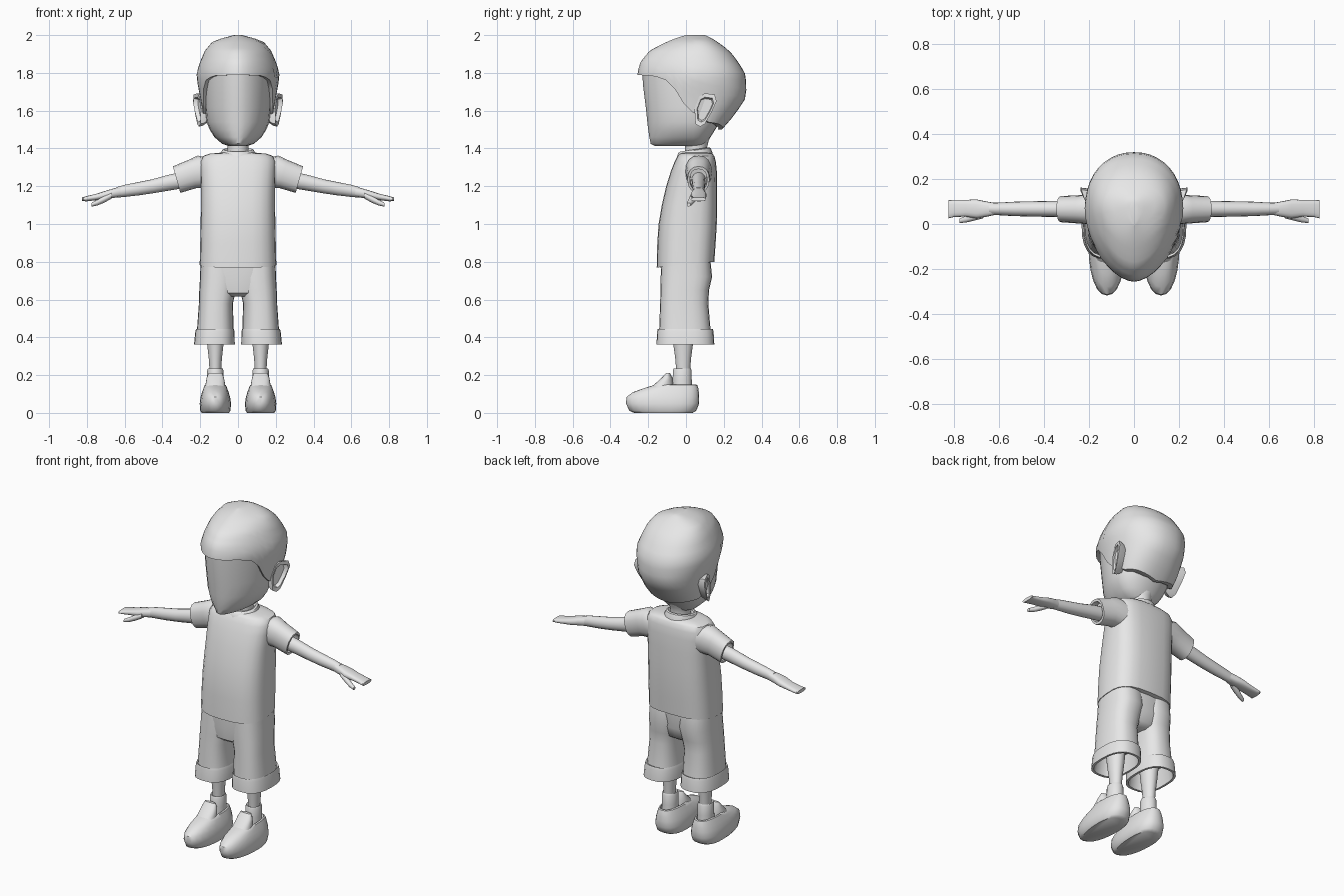
import bpy
import bmesh
from math import sin, cos, pi, radians
from mathutils import Vector

cube = bpy.data.objects.get("Cube")
if cube:
    bpy.data.objects.remove(cube, do_unlink=True)

GREY = (0.8, 0.8, 0.8, 1.0)
material = bpy.data.materials.new("plain grey")
material.use_nodes = True
material.diffuse_color = GREY
material.node_tree.nodes["Principled BSDF"].inputs["Base Color"].default_value = GREY

SIDES = (("left", 1), ("right", -1))


def power(value, exponent):
    """Signed power, used for squarish or pointed ovals."""
    return (abs(value) ** exponent) * (1 if value > 0 else -1)


def oval(z, width, front, back, cx=0, middle=None, pf=2, pb=2, tilt=0, count=24):
    """Level ring: half width, front and back depth, roundness of each half."""
    middle = (front + back) / 2 if middle is None else middle
    ring = []
    for i in range(count):
        angle = 2 * pi * i / count
        c, s = cos(angle), sin(angle)
        p, reach = (pf, middle - front) if c > 0 else (pb, back - middle)
        y = middle - reach * power(c, 2 / p)
        ring.append(Vector((cx + width * power(s, 2 / p), y, z + tilt * y)))
    return ring


def cross(x, y, z, ry, rz, p=2, lean=0, count=16):
    """Upright ring across a limb that runs sideways."""
    ring = []
    for i in range(count):
        angle = 2 * pi * i / count
        up = rz * power(sin(angle), 2 / p)
        ring.append(Vector((x + lean * up, y + ry * power(cos(angle), 2 / p), z + up)))
    return ring


def loft(name, rings, side=1, sharp=40):
    """Skin a closed surface over a list of rings."""
    bm = bmesh.new()
    rows = [[bm.verts.new((v.x * side, v.y, v.z)) for v in ring] for ring in rings]
    for low, high in zip(rows, rows[1:]):
        for i in range(len(low)):
            j = (i + 1) % len(low)
            bm.faces.new((low[i], low[j], high[j], high[i]))
    bm.faces.new(rows[0])
    bm.faces.new(rows[-1])
    bmesh.ops.remove_doubles(bm, verts=bm.verts, dist=0.0005)
    bmesh.ops.recalc_face_normals(bm, faces=bm.faces)
    mesh = bpy.data.meshes.new(name)
    bm.to_mesh(mesh)
    bm.free()
    mesh.materials.append(material)
    obj = bpy.data.objects.new(name, mesh)
    bpy.context.collection.objects.link(obj)
    bpy.ops.object.select_all(action="DESELECT")
    obj.select_set(True)
    bpy.context.view_layer.objects.active = obj
    bpy.ops.object.shade_smooth_by_angle(angle=radians(sharp))
    return obj


def sample(table, key):
    """Straight-line lookup in a table sorted by its first column."""
    if key <= table[0][0]:
        return table[0][1:]
    for a, b in zip(table, table[1:]):
        if key <= b[0]:
            t = (key - a[0]) / (b[0] - a[0])
            return [u + (v - u) * t for u, v in zip(a[1:], b[1:])]
    return table[-1][1:]


# Face and skull
face = [(1.413, .05, -.165, .09), (1.425, .085, -.187, .1), (1.46, .125, -.194, .13),
        (1.5, .15, -.2, .155), (1.54, .166, -.205, .18), (1.62, .174, -.213, .22),
        (1.74, .18, -.228, .25), (1.82, .18, -.232, .25)]
loft("head", [oval(z, w, f, b, middle=.04, pf=1.85, pb=2.1) for z, w, f, b in face])

# Hair cap with a hairline that drops from the brow to the nape
hair_shape = [(1.5, .165, -.2, .19), (1.58, .187, -.23, .26), (1.67, .2, -.24, .318),
              (1.74, .214, -.25, .32), (1.8, .22, -.258, .312), (1.86, .2, -.24, .275),
              (1.92, .174, -.19, .228), (1.965, .135, -.1, .165),
              (1.985, .08, -.05, .135), (2, .02, 0, .1)]
hairline = [(0, 1.79), (.7, 1.785), (.96, 1.76), (1.2, 1.68), (1.3, 1.6),
            (1.5, 1.585), (1.8, 1.54), (2.3, 1.53), (pi, 1.5)]


def hair_ring(v, count=40, shrink=1):
    ring = []
    for i in range(count):
        turn = 2 * pi * i / count
        low = sample(hairline, min(turn, 2 * pi - turn))[0]
        z = 2 - (2 - low) * v ** 1.6
        w, f, b = sample(hair_shape, z)
        point = oval(z, w, f, b, middle=.07, pf=1.75, pb=2.2, count=count)[i]
        ring.append(Vector((point.x * shrink, .05 + (point.y - .05) * shrink, z)))
    return ring


loft("hair", [hair_ring(k / 14) for k in range(15)] + [hair_ring(1, shrink=.85)], sharp=50)

# Neck and collar
loft("neck", [oval(1.34, .06, -.01, .12), oval(1.4, .055, -.005, .11),
              oval(1.44, .06, -.01, .12), oval(1.5, .08, -.02, .15)])
loft("collar", [oval(z, w, .045 - w, .045 + w, tilt=.15) for z, w in
                ((1.33, .1), (1.36, .094), (1.383, .085), (1.388, .075), (1.37, .062))])

# Shirt body
shirt = [(.785, .203, -.155, .15), (.9, .2, -.152, .157), (1, .198, -.145, .163),
         (1.1, .196, -.128, .165), (1.2, .196, -.105, .165), (1.28, .2, -.08, .163),
         (1.33, .2, -.06, .158), (1.36, .185, -.045, .15), (1.372, .15, -.035, .14),
         (1.38, .07, -.01, .11)]
loft("shirt", [oval(z, w, f, b, pf=2.8, pb=3, tilt=.1 if z < .8 else 0)
               for z, w, f, b in shirt])

# Seat of the shorts
loft("shorts_seat", [oval(z, w, f, b, pf=3, pb=2.6) for z, w, f, b in
                     ((.615, .06, -.1, .07), (.635, .13, -.125, .1),
                      (.7, .185, -.133, .12), (.8, .19, -.134, .125))])

for label, side in SIDES:
    # Ear with a hollow inside the rim
    outline = [(.05, 1.53), (.045, 1.61), (.07, 1.675), (.1, 1.692),
               (.152, 1.685), (.162, 1.65), (.135, 1.59), (.1, 1.53), (.075, 1.515)]

    def ear_ring(scale, base, flare):
        return [Vector((base + flare * (y - .04), .1 + (y - .1) * scale,
                        1.61 + (z - 1.61) * scale)) for y, z in outline]

    loft(label + "_ear", [ear_ring(.75, .155, .1), ear_ring(.95, .178, .3),
                          ear_ring(1, .195, .35), ear_ring(.75, .195, .35),
                          ear_ring(.65, .182, .25)], side)

    # Sleeve, open at the cuff
    sleeve = [(.13, .07, 1.27, .07, .08), (.19, .067, 1.277, .07, .085),
              (.24, .065, 1.265, .063, .075), (.325, .066, 1.235, .058, .07),
              (.325, .066, 1.235, .046, .056), (.29, .066, 1.24, .044, .054)]
    loft(label + "_sleeve", [cross(*r, p=2.3, lean=.28) for r in sleeve], side)

    # Arm, mitten hand and thumb
    arm = [(.27, .067, 1.235, .038, .042), (.35, .067, 1.222, .036, .041),
           (.45, .067, 1.2, .034, .036), (.53, .067, 1.186, .032, .034),
           (.6, .067, 1.175, .028, .031), (.64, .067, 1.167, .027, .027)]
    loft(label + "_arm", [cross(*r, lean=.2) for r in arm], side)
    hand = [(.62, .067, 1.17, .027, .026), (.66, .066, 1.163, .035, .025),
            (.7, .067, 1.154, .042, .022), (.75, .07, 1.143, .037, .017),
            (.8, .069, 1.134, .038, .014), (.825, .066, 1.131, .041, .01)]
    loft(label + "_hand", [cross(*r, p=2.6) for r in hand], side)
    thumb = [(.67, .045, 1.152, .02, .018), (.71, .034, 1.13, .019, .018),
             (.745, .022, 1.113, .015, .015), (.775, .014, 1.102, .01, .01)]
    loft(label + "_thumb", [cross(*r) for r in thumb], side)

    # Shorts leg with a turned-up, hollow cuff
    leg = [(.8, .1, .098, -.13, .13), (.72, .101, .1, -.134, .138),
           (.65, .108, .097, -.135, .122), (.58, .117, .09, -.137, .118),
           (.44, .12, .097, -.142, .13), (.445, .122, .1, -.15, .142),
           (.43, .122, .104, -.153, .146), (.362, .125, .108, -.156, .15),
           (.362, .125, .095, -.142, .136), (.47, .122, .085, -.125, .12)]
    loft(label + "_shorts_leg", [oval(z, w, f, b, cx=c, pf=2.6, pb=2.5)
                                 for z, c, w, f, b in leg], side)

    # Shin and sock
    loft(label + "_shin", [oval(z, w, -.015 - w * 1.2, -.015 + w * 1.2, cx=.12)
                           for z, w in ((.5, .055), (.36, .043), (.29, .035), (.2, .029))], side)
    loft(label + "_sock", [oval(z, w, -.02 - w * 1.15, -.02 + w * 1.15, cx=.12)
                           for z, w in ((.1, .046), (.17, .044), (.225, .043),
                                        (.236, .039), (.23, .03))], side)

    # Shoe with rounded toe, low heel and raised tongue
    shoe = [(0, .072, -.275, .035), (.012, .08, -.3, .055), (.05, .083, -.318, .07),
            (.085, .078, -.314, .07), (.11, .07, -.28, .068), (.13, .063, -.225, .065),
            (.147, .056, -.17, .06), (.15, .048, -.15, .052), (.12, .042, -.12, .04)]
    loft(label + "_shoe", [oval(z, w, f, b, cx=.12, middle=-.08, pf=2.2, pb=2.5)
                           for z, w, f, b in shoe], side)
    loft(label + "_tongue", [oval(z, w, f, b, cx=.12, pf=2.5) for z, w, f, b in
                             ((.1, .06, -.21, -.06), (.15, .052, -.168, -.068),
                              (.185, .046, -.13, -.072), (.212, .036, -.103, -.085))], side)
